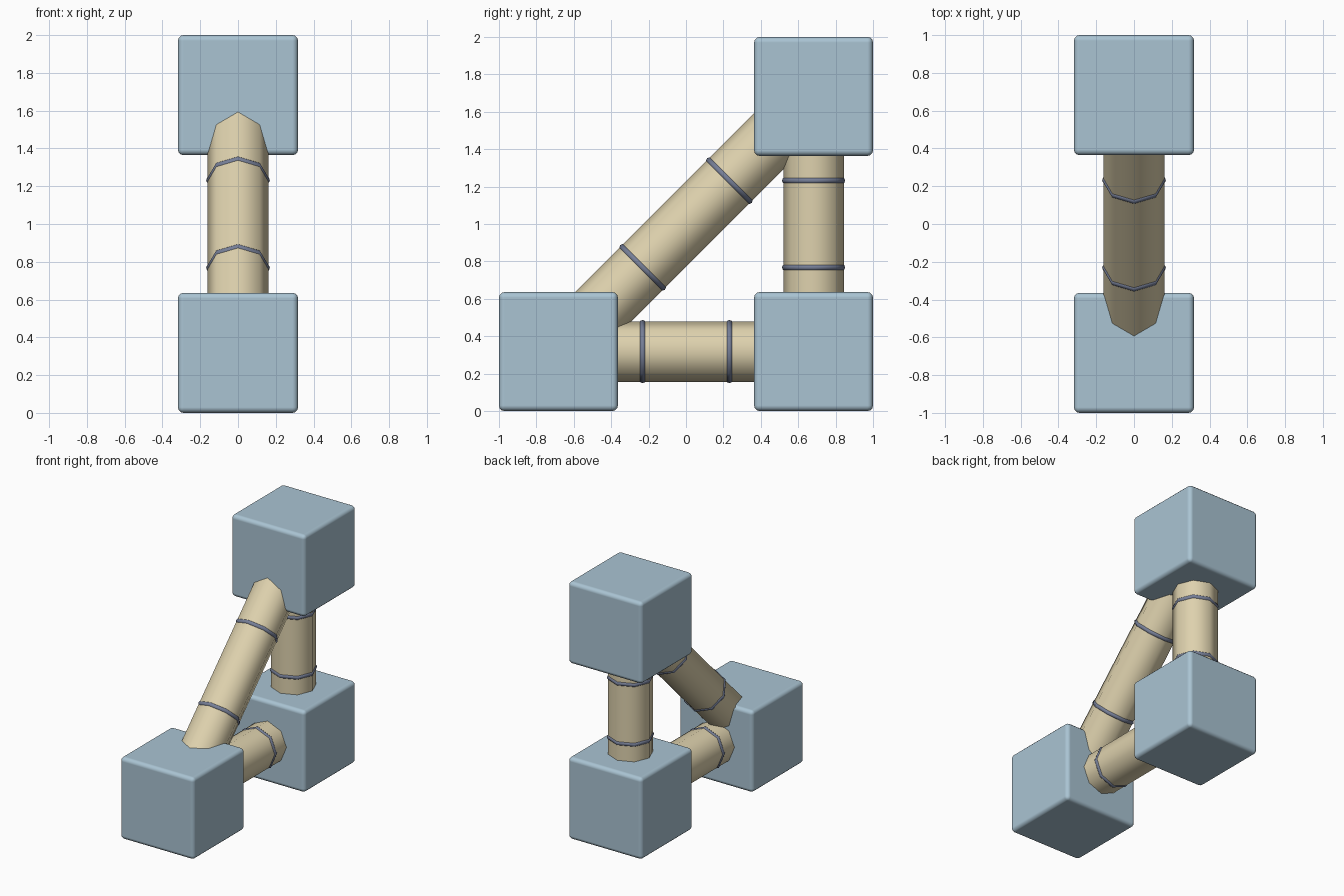
import bpy
import math
from mathutils import Vector

if "Cube" in bpy.data.objects:
    bpy.data.objects.remove(bpy.data.objects["Cube"])


def material(name, color):
    m = bpy.data.materials.new(name)
    m.diffuse_color = (*color, 1.0)
    m.use_nodes = True
    m.node_tree.nodes["Principled BSDF"].inputs["Base Color"].default_value = m.diffuse_color
    return m


BLUE = material("pale blue", (0.40, 0.55, 0.65))
TAN = material("tan", (0.73, 0.64, 0.42))
SLATE = material("slate grey", (0.18, 0.21, 0.31))

SIZE = 0.636            # cube edge
C = 1 - SIZE / 2        # cube centre offset
TUBE_R = 0.162


def finish(name, mat, angle=60):
    ob = bpy.context.object
    ob.name = name
    ob.data.materials.append(mat)
    bpy.ops.object.shade_smooth_by_angle(angle=math.radians(angle))
    return ob


# Rounded cube at each corner of the triangle
def cube(name, loc):
    bpy.ops.mesh.primitive_cube_add(size=SIZE, location=loc)
    ob = bpy.context.object
    ob.name = name
    ob.data.materials.append(BLUE)
    bpy.ops.object.shade_smooth()
    bev = ob.modifiers.new("rounded_edges", 'BEVEL')
    bev.width = 0.03
    bev.segments = 3
    bev.harden_normals = True


# Eight-sided tube between two cube centres, with two collar rings
def link(name, a, b):
    a, b = Vector(a), Vector(b)
    axis = b - a
    mid = (a + b) / 2
    rot = (-math.atan2(axis.y, axis.z), 0, 0)
    bpy.ops.mesh.primitive_cylinder_add(vertices=8, radius=TUBE_R, depth=axis.length,
                                        location=mid, rotation=rot)
    finish(name + "_tube", TAN)
    for label, t in (("lower", -0.17), ("upper", 0.17)):
        bpy.ops.mesh.primitive_torus_add(location=mid + axis * t, rotation=rot,
                                         major_segments=8, minor_segments=8,
                                         major_radius=0.151, minor_radius=0.018)
        finish(f"{name}_{label}_ring", SLATE)


front = (0, -C, SIZE / 2)
back = (0, C, SIZE / 2)
top = (0, C, 2 - SIZE / 2)

cube("front_cube", front)
cube("back_cube", back)
cube("top_cube", top)

link("horizontal", front, back)
link("vertical", back, top)
link("diagonal", front, top)
